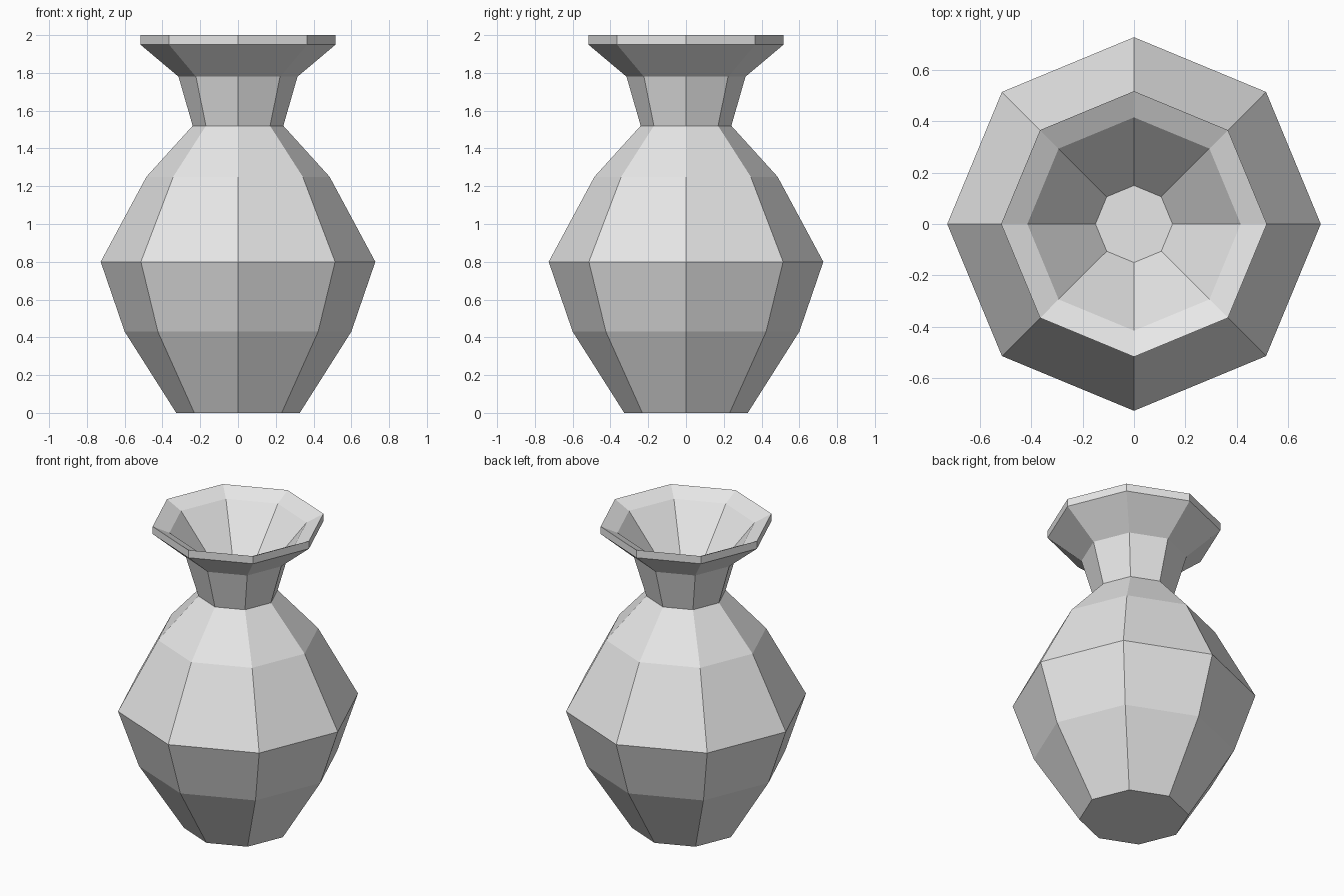
import bpy, bmesh
from math import cos, sin, tau

cube = bpy.data.objects.get("Cube")
if cube:
    bpy.data.objects.remove(cube, do_unlink=True)

SIDES = 8

# One plain clay colour
clay = bpy.data.materials.new("pale_grey_clay")
clay.use_nodes = True
clay.diffuse_color = (0.8, 0.8, 0.8, 1)
clay.node_tree.nodes["Principled BSDF"].inputs["Base Color"].default_value = (0.8, 0.8, 0.8, 1)

# Radius and height, from the foot up the outside and down into the mouth
profile = [
    (0.327, 0.0),    # foot
    (0.60, 0.43),    # lower belly
    (0.727, 0.80),   # widest belly
    (0.485, 1.25),   # shoulder
    (0.24, 1.52),    # neck base
    (0.315, 1.78),   # neck top
    (0.517, 1.95),   # lip underside
    (0.517, 2.0),    # lip edge
    (0.415, 1.95),   # inner lip
    (0.15, 1.63),    # mouth floor
]


def lathe(name, points, material):
    """Spin a profile into a faceted solid with flat end caps."""
    bm = bmesh.new()
    rings = [[bm.verts.new((r * cos(tau * i / SIDES), r * sin(tau * i / SIDES), z))
              for i in range(SIDES)] for r, z in points]
    for low, high in zip(rings, rings[1:]):
        for i in range(SIDES):
            j = (i + 1) % SIDES
            bm.faces.new((low[i], low[j], high[j], high[i]))
    bm.faces.new(rings[0][::-1])
    bm.faces.new(rings[-1])
    bmesh.ops.recalc_face_normals(bm, faces=bm.faces)
    mesh = bpy.data.meshes.new(name)
    bm.to_mesh(mesh)
    bm.free()
    mesh.materials.append(material)
    obj = bpy.data.objects.new(name, mesh)
    bpy.context.collection.objects.link(obj)
    return obj


lathe("vase", profile, clay)
